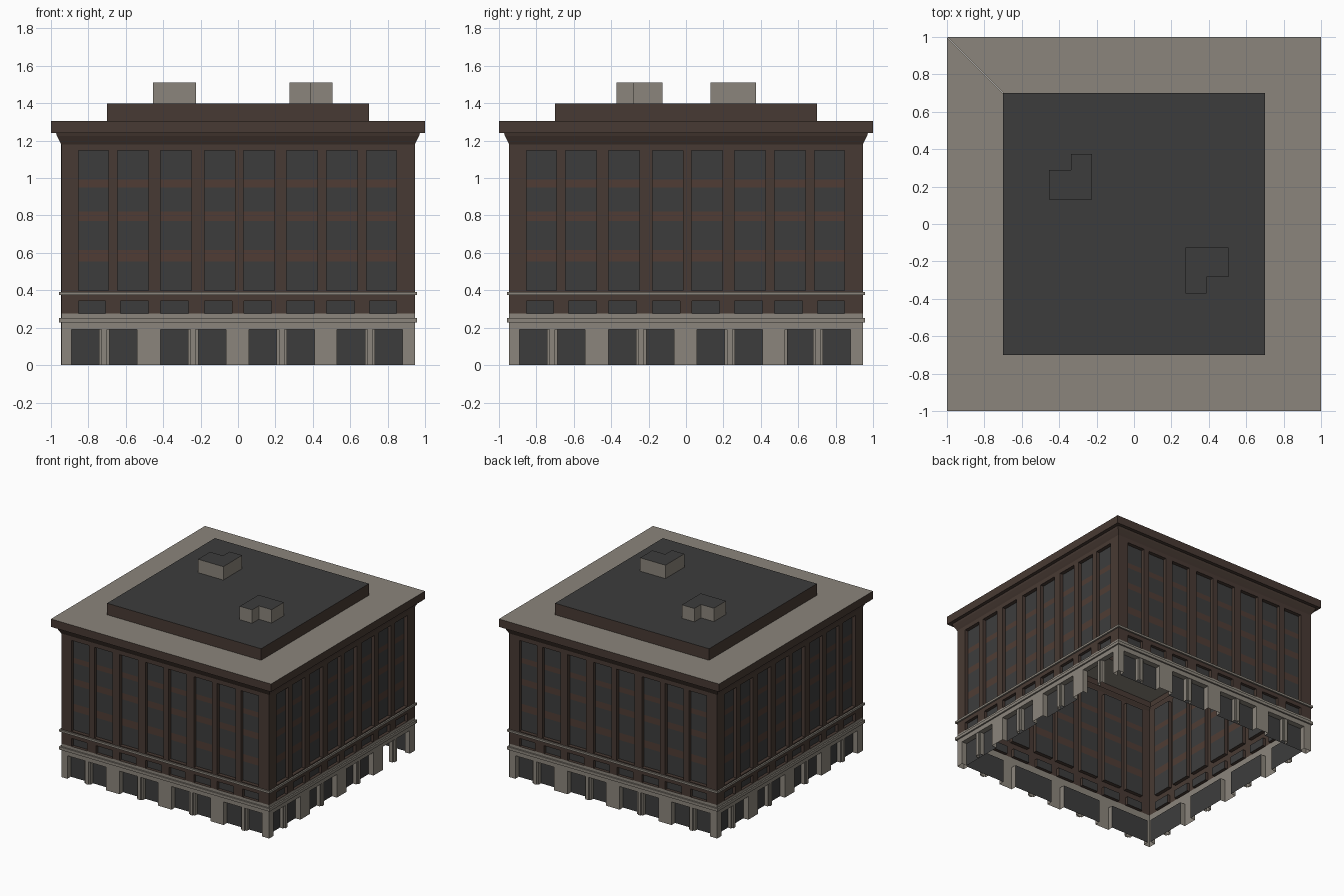
import bpy, math
from mathutils import Matrix, Vector

if "Cube" in bpy.data.objects:
    bpy.data.objects.remove(bpy.data.objects["Cube"])


def material(name, c):
    m = bpy.data.materials.new(name)
    m.diffuse_color = (*c, 1)
    m.use_nodes = True
    m.node_tree.nodes["Principled BSDF"].inputs["Base Color"].default_value = m.diffuse_color
    return m


STONE, BROWN, SPANDREL, DARK = range(4)
MATS = [material("grey stone", (0.26, 0.235, 0.20)),
        material("brown brick", (0.064, 0.042, 0.033)),
        material("red brown spandrel", (0.080, 0.046, 0.035)),
        material("dark glass and roof", (0.046, 0.046, 0.046))]
W = 0.945  # half width of the walls


class Part:
    """Collects coloured polygons and turns them into one object."""
    def __init__(self, name):
        self.name, self.v, self.f, self.m = name, [], [], []

    def poly(self, pts, mat):
        n = len(self.v)
        self.v += [tuple(p) for p in pts]
        self.f.append(range(n, n + len(pts)))
        self.m.append(mat)

    def side(self, k, pts, mat):
        # facade coordinates (along, depth inwards, height), turned to side k
        r = Matrix.Rotation(k * math.pi / 2, 3, 'Z')
        self.poly([r @ Vector((u, d - W, z)) for u, d, z in pts], mat)

    def panel(self, k, u0, u1, z0, z1, d, mat):
        self.side(k, [(u0, d, z0), (u1, d, z0), (u1, d, z1), (u0, d, z1)], mat)

    def build(self):
        me = bpy.data.meshes.new(self.name)
        me.from_pydata(self.v, [], [list(f) for f in self.f])
        for m in MATS:
            me.materials.append(m)
        me.polygons.foreach_set("material_index", self.m)
        me.update()
        bpy.context.collection.objects.link(bpy.data.objects.new(self.name, me))


def wall_strip(p, k, z0, z1, holes, h0, h1, depth, mat, bands, skip=()):
    """Wall with recessed openings; bands = (bottom, top, colour) of the recess back."""
    if h0 > z0:
        p.panel(k, -W, W, z0, h0, 0, mat)
    p.panel(k, -W, W, h1, z1, 0, mat)
    edges = [-W] + [e for h in holes for e in h] + [W]
    for a, b in zip(edges[::2], edges[1::2]):
        p.panel(k, a, b, h0, h1, 0, mat)
    for i, (a, b) in enumerate(holes):
        p.side(k, [(a, 0, h0), (a, depth, h0), (a, depth, h1), (a, 0, h1)], mat)
        p.side(k, [(b, depth, h0), (b, 0, h0), (b, 0, h1), (b, depth, h1)], mat)
        p.side(k, [(a, depth, h1), (b, depth, h1), (b, 0, h1), (a, 0, h1)], mat)
        if h0 > 0:
            p.side(k, [(a, 0, h0), (b, 0, h0), (b, depth, h0), (a, depth, h0)], mat)
        if (k, i) not in skip:
            for c, d, m in bands:
                p.panel(k, a, b, c, d, depth, m)


def square_sweep(name, profile, mats):
    """Profile of (half width, height) swept round the square plan."""
    p = Part(name)
    for k in range(4):
        for (r0, a), (r1, b), m in zip(profile, profile[1:], mats):
            p.side(k, [(-r0, W - r0, a), (r0, W - r0, a),
                       (r1, W - r1, b), (-r1, W - r1, b)], m)
    p.build()


# Ground floor: stone piers, paired shop windows (one bay is left open)
bays = [(-0.89, -0.54), (-0.414, -0.065), (0.058, 0.41), (0.53, 0.88)]
ground = Part("ground_floor")
mullions = Part("shop_mullions")
for k in range(4):
    wall_strip(ground, k, 0, 0.275, bays, 0, 0.19, 0.045, STONE,
               [(0, 0.19, DARK)], skip={(1, 3)})
    for a, b in bays:
        c, w = (a + b) / 2, 0.027
        mullions.panel(k, c - w, c + w, 0, 0.19, 0.015, STONE)
        mullions.panel(k, c - w / 2, c + w / 2, 0, 0.19, 0.004, STONE)
        for s in (-1, 1):
            for e, d0, d1 in ((w, 0.015, 0.045), (w / 2, 0.004, 0.015)):
                u = c + s * e
                q = [(u, d0, 0), (u, d1, 0), (u, d1, 0.19), (u, d0, 0.19)]
                mullions.side(k, q if s > 0 else q[::-1], STONE)
ground.build()
mullions.build()

# Mezzanine: low windows in brick
low = [(-0.853, -0.709), (-0.628, -0.479), (-0.414, -0.265), (-0.18, -0.033),
       (0.033, 0.18), (0.26, 0.41), (0.473, 0.623), (0.703, 0.848)]
mezz = Part("mezzanine")
for k in range(4):
    wall_strip(mezz, k, 0.275, 0.385, low, 0.276, 0.342, 0.025, BROWN,
               [(0.276, 0.342, DARK)])
mezz.build()

# Upper floors: tall recesses with glass and spandrels
tall = [(-0.853, -0.693), (-0.644, -0.479), (-0.414, -0.249), (-0.18, -0.015),
        (0.03, 0.195), (0.26, 0.425), (0.473, 0.639), (0.687, 0.848)]
levels = [0.40, 0.555, 0.615, 0.77, 0.822, 0.95, 0.993, 1.147]
bands = [(a, b, SPANDREL if i % 2 else DARK)
         for i, (a, b) in enumerate(zip(levels, levels[1:]))]
upper = Part("upper_floors")
for k in range(4):
    wall_strip(upper, k, 0.385, 1.18, tall, 0.40, 1.147, 0.03, BROWN, bands)
upper.build()

# String courses, cornice with flat roof edge, and penthouse
for name, a, b in (("lower_ledge", 0.228, 0.252), ("upper_ledge", 0.375, 0.392)):
    square_sweep(name, [(W, a), (0.957, a), (0.957, b), (W, b)], [STONE] * 3)
square_sweep("cornice", [(W, 1.18), (0.953, 1.195), (0.968, 1.225), (0.972, 1.24),
                         (1.0, 1.24), (1.0, 1.305), (0.70, 1.305)],
             [BROWN] * 5 + [STONE])
square_sweep("penthouse_walls", [(0.70, 1.305), (0.70, 1.40)], [BROWN])
roof = Part("penthouse_roof")
roof.poly([(-0.7, -0.7, 1.4), (0.7, -0.7, 1.4), (0.7, 0.7, 1.4), (-0.7, 0.7, 1.4)], DARK)
roof.build()

# L-shaped roof housings
shape = [(-0.455, 0.13), (-0.225, 0.13), (-0.225, 0.375), (-0.338, 0.375),
         (-0.338, 0.288), (-0.455, 0.288)]
for name, pts in (("left_roof_housing", shape),
                  ("right_roof_housing", [(0.05 - x, 0.004 - y) for x, y in shape])):
    p = Part(name)
    for (x0, y0), (x1, y1) in zip(pts, pts[1:] + pts[:1]):
        p.poly([(x0, y0, 1.4), (x1, y1, 1.4), (x1, y1, 1.51), (x0, y0, 1.51)], STONE)
    p.poly([(x, y, 1.51) for x, y in pts], DARK)
    p.build()
